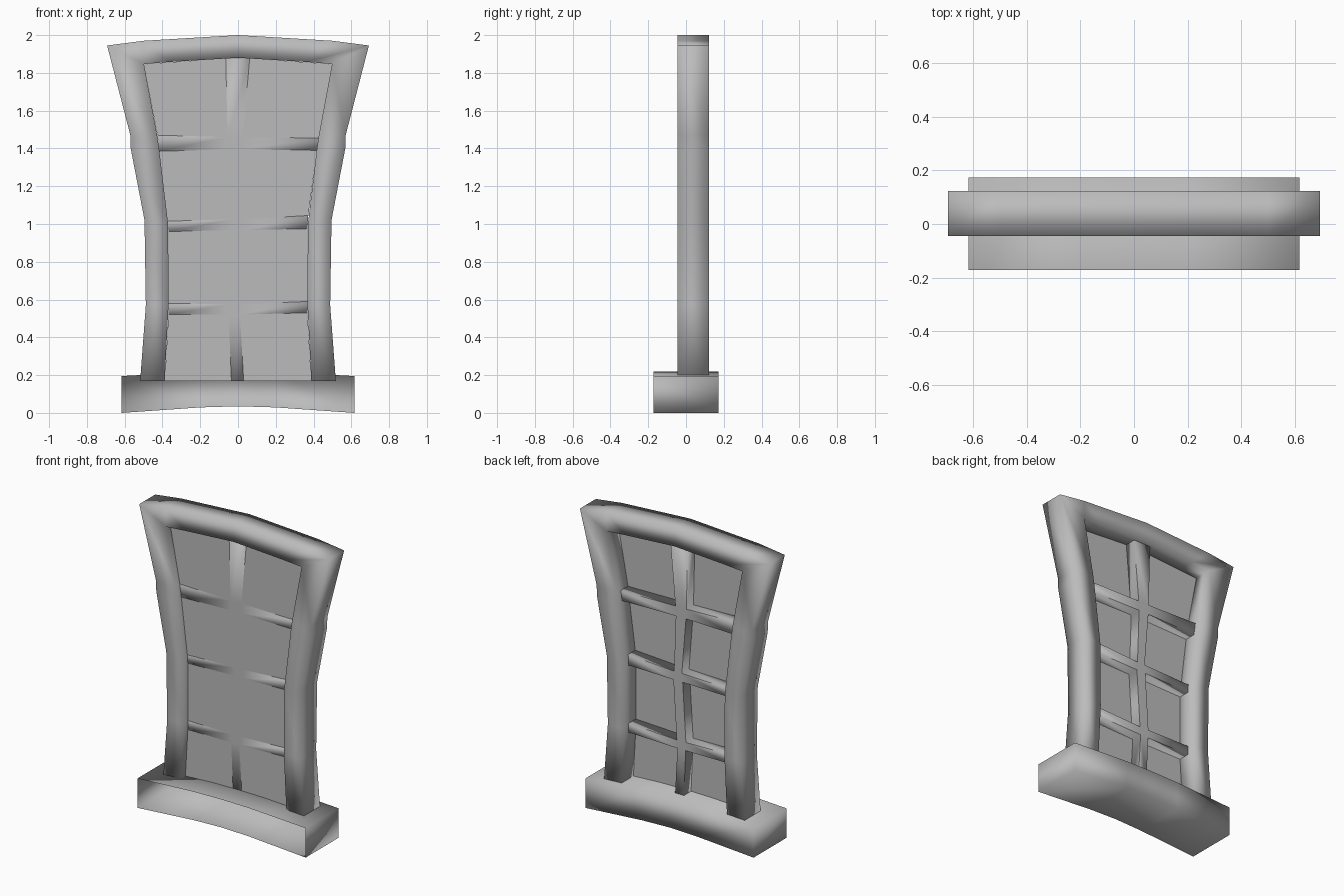
import bpy
import bmesh

cube = bpy.data.objects.get("Cube")
if cube:
    bpy.data.objects.remove(cube, do_unlink=True)

# single stone grey for every part
grey = bpy.data.materials.new("stone_grey")
grey.use_nodes = True
grey.diffuse_color = (0.5, 0.5, 0.5, 1)
grey.node_tree.nodes["Principled BSDF"].inputs["Base Color"].default_value = (0.5, 0.5, 0.5, 1)


def finish(bm, name):
    """Turn a bmesh into a smooth shaded object."""
    for f in bm.faces:
        f.smooth = True
    mesh = bpy.data.meshes.new(name)
    bm.to_mesh(mesh)
    bm.free()
    mesh.materials.append(grey)
    obj = bpy.data.objects.new(name, mesh)
    bpy.context.collection.objects.link(obj)
    return obj


def mirrored(half):
    """Complete a list of (outer, inner) pairs whose last pair is on x = 0."""
    flip = [tuple((-x, z) for x, z in pair) for pair in half[:-1]]
    return half + flip[::-1]


def band(name, pairs, y_front, y_back, open_front=False):
    """Box-section band following pairs of outer and inner (x, z) points."""
    bm = bmesh.new()
    rings = []
    for (ox, oz), (ix, iz) in pairs:
        corners = [(ox, y_front, oz), (ox, y_back, oz), (ix, y_back, iz), (ix, y_front, iz)]
        rings.append([bm.verts.new(c) for c in corners])
    for a, b in zip(rings, rings[1:]):
        for k in range(3 if open_front else 4):
            n = (k + 1) % 4
            bm.faces.new((a[k], a[n], b[n], b[k]))
    bm.faces.new(rings[0])
    bm.faces.new(rings[-1])
    bmesh.ops.recalc_face_normals(bm, faces=bm.faces)
    return finish(bm, name)


# bowed sill, open towards the front
band("sill", mirrored([
    ((-0.617, 0.195), (-0.617, 0.0)),
    ((-0.2, 0.217), (-0.2, 0.029)),
    ((0, 0.22), (0, 0.035)),
]), -0.172, 0.173, open_front=True)

# flared frame: post, corner and arched head, mirrored
band("frame", mirrored([
    ((-0.518, 0.17), (-0.388, 0.17)),
    ((-0.488, 0.57), (-0.368, 0.57)),
    ((-0.495, 1.02), (-0.37, 1.0)),
    ((-0.568, 1.4), (-0.418, 1.4)),
    ((-0.57, 1.47), (-0.428, 1.47)),
    ((-0.693, 1.945), (-0.498, 1.847)),
    ((-0.5, 1.97), (-0.36, 1.858)),
    ((0, 2.0), (0, 1.88)),
]), -0.045, 0.122)

# lattice lines: z at left, middle, right; then x of side, stile left, stile right
lines = [
    (0.17, 0.17, 0.17, 0.388, -0.035, 0.03),
    (0.52, 0.52, 0.53, 0.368, -0.05, 0.01),
    (0.58, 0.575, 0.59, 0.368, -0.052, 0.015),
    (0.96, 0.968, 0.975, 0.368, -0.028, 0.04),
    (1.015, 1.025, 1.045, 0.372, -0.022, 0.035),
    (1.385, 1.395, 1.39, 0.418, -0.052, 0.022),
    (1.47, 1.46, 1.455, 0.427, -0.055, 0.025),
    (1.847, 1.877, 1.847, 0.498, -0.065, 0.062),
]
PANE_Y = 0.0
bm = bmesh.new()
grid = []
for z_left, z_mid, z_right, side, left, right in lines:
    points = [(-side, z_left), (left, z_mid), (right, z_mid), (side, z_right)]
    grid.append([bm.verts.new((x, PANE_Y, z)) for x, z in points])

bars = []
for r in range(len(grid) - 1):
    for c in range(3):
        face = bm.faces.new((grid[r][c], grid[r][c + 1], grid[r + 1][c + 1], grid[r + 1][c]))
        if r % 2 or c == 1:
            bars.append(face)
        else:
            for edge in face.edges:
                edge.smooth = False

# glazing bars are channels pushed towards the back
pushed = bmesh.ops.extrude_face_region(bm, geom=bars)["geom"]
bmesh.ops.translate(bm, vec=(0, 0.075, 0),
                    verts=[g for g in pushed if isinstance(g, bmesh.types.BMVert)])
finish(bm, "panes_and_glazing_bars")
